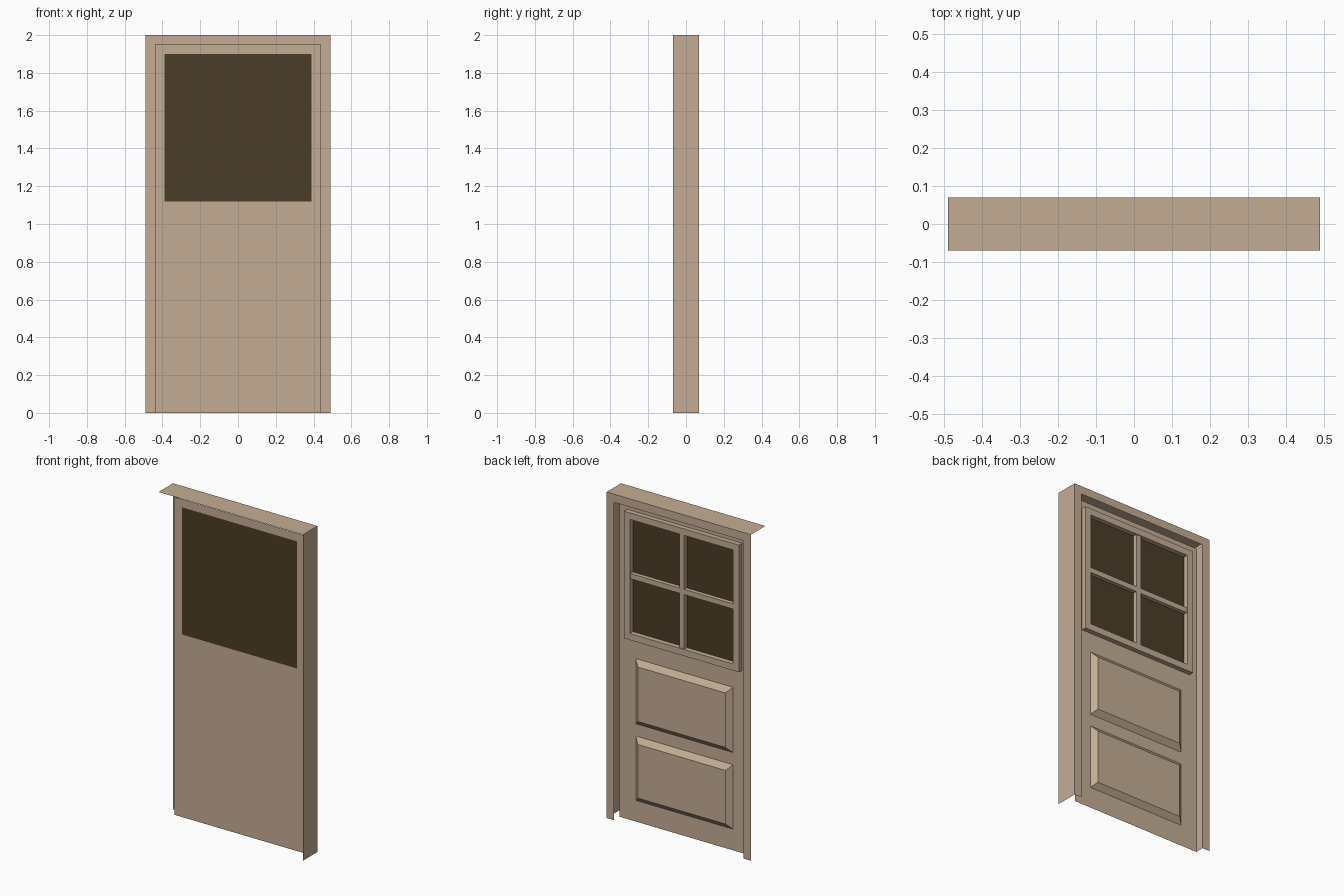
import bpy, bmesh

if "Cube" in bpy.data.objects:
    bpy.data.objects.remove(bpy.data.objects["Cube"])


def material(name, rgb):
    m = bpy.data.materials.new(name)
    m.diffuse_color = (*rgb, 1)
    m.use_nodes = True
    m.node_tree.nodes["Principled BSDF"].inputs["Base Color"].default_value = m.diffuse_color
    return m


wood = material("wood", (0.56, 0.42, 0.30))
dark_glass = material("dark_glass", (0.07, 0.047, 0.021))


def rect(x0, x1, z0, z1, inset=0):
    """Corner points (x, z), counter-clockwise seen from the back."""
    x0, x1, z0, z1 = x0 + inset, x1 - inset, z0 + inset, z1 - inset
    return [(x1, z0), (x0, z0), (x0, z1), (x1, z1)]


def loft(name, sections, closed=True, cap=False, mat=wood):
    """Skin a list of (points, y) sections; optionally cap the last one."""
    bm = bmesh.new()
    rows = [[bm.verts.new((x, y, z)) for x, z in pts] for pts, y in sections]
    n = len(rows[0])
    for a, b in zip(rows, rows[1:]):
        for i in range(n if closed else n - 1):
            j = (i + 1) % n
            bm.faces.new((a[i], a[j], b[j], b[i]))
    if cap:
        bm.faces.new(rows[-1])
    mesh = bpy.data.meshes.new(name)
    bm.to_mesh(mesh)
    bm.free()
    mesh.materials.append(mat)
    obj = bpy.data.objects.new(name, mesh)
    bpy.context.collection.objects.link(obj)
    return obj


W, H, D = 0.49, 2.0, 0.07      # casing half width, height, half depth
T = 0.05                       # casing face width
DOOR, TRIM = 0.015, 0.045      # door sheet and window trim positions
win = (-0.39, 0.39, 1.12, 1.90)

# Casing: face strip round the opening, outer top and side, inner jamb
loft("casing_face", [
    ([(-W, 0), (-W, H), (W, H), (W, 0)], D),
    ([(-W + T, 0), (-W + T, H - T), (W - T, H - T), (W - T, 0)], D)], closed=False)
loft("casing_outer", [([(-W, H), (W, H), (W, 0)], y) for y in (-D, D)], closed=False)
loft("casing_jamb", [([(-W + T, 0), (-W + T, H - T)], y) for y in (D, DOOR)], closed=False)

# Door sheet with window opening, and the glass
loft("door_sheet", [(rect(-W + T, W - T, 0, H - T), DOOR), (rect(*win), DOOR)])
loft("window_glass", [(rect(*win), DOOR)], cap=True, mat=dark_glass)

# Raised window frame
bar = 0.04
loft("window_frame", [(rect(*win), DOOR), (rect(*win), TRIM),
                      (rect(*win, bar), TRIM), (rect(*win, bar), DOOR)])

# Glazing bars: one upright, one crossbar on each side
h, mid = 0.016, (win[2] + win[3]) / 2
bars = {"glazing_upright": (-h, h, win[2] + bar, win[3] - bar),
        "glazing_crossbar_left": (win[0] + bar, -h, mid - h, mid + h),
        "glazing_crossbar_right": (h, win[1] - bar, mid - h, mid + h)}
for name, r in bars.items():
    loft(name, [(rect(*r), DOOR), (rect(*r), TRIM - 0.005)], cap=True)

# Raised panels with sloping borders
for name, z0, z1 in (("upper_panel", 0.60, 1.00), ("lower_panel", 0.13, 0.525)):
    r = (-0.33, 0.33, z0, z1)
    loft(name, [(rect(*r), DOOR), (rect(*r, 0.033), DOOR + 0.027)], cap=True)
